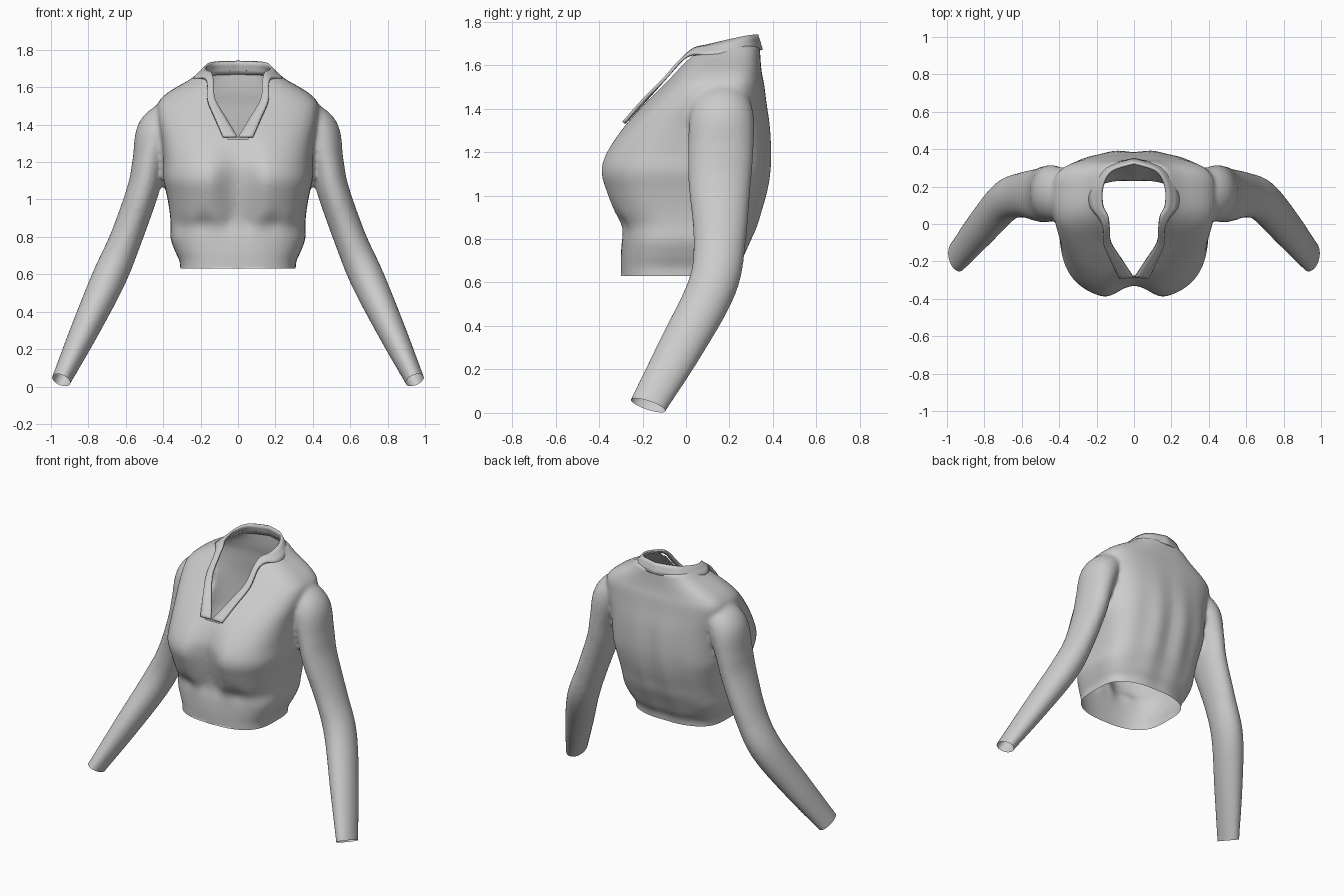
import bpy, bmesh, math
from mathutils import Vector

if "Cube" in bpy.data.objects:
    bpy.data.objects.remove(bpy.data.objects["Cube"])


def smooth_rows(rows, n):
    """Catmull-Rom interpolation of every column in a table of stations."""
    out = []
    for i in range(len(rows) - 1):
        a, b, c, d = (rows[max(i - 1, 0)], rows[i], rows[i + 1], rows[min(i + 2, len(rows) - 1)])
        for k in range(n):
            t = k / n
            out.append([0.5 * (2 * q + (r - p) * t + (2 * p - 5 * q + 4 * r - s) * t * t
                               + (3 * q - p - 3 * r + s) * t ** 3)
                        for p, q, r, s in zip(a, b, c, d)])
    return out + [list(rows[-1])]


def loft(bm, rings):
    """Skin closed rings and cap both ends."""
    vs = [[bm.verts.new(p) for p in ring] for ring in rings]
    n = len(vs[0])
    for a, b in zip(vs, vs[1:]):
        for i in range(n):
            j = (i + 1) % n
            bm.faces.new((a[i], a[j], b[j], b[i]))
    bm.faces.new(vs[0][::-1])
    bm.faces.new(vs[-1])


def make_object(name, bm):
    mesh = bpy.data.meshes.new(name)
    bm.to_mesh(mesh)
    bm.free()
    ob = bpy.data.objects.new(name, mesh)
    bpy.context.collection.objects.link(ob)
    return ob


def bell(v, mid, width):
    return math.exp(-((v - mid) / width) ** 2)


# Torso stations: z, half width, front at bust, front at centre, widest y, back
TORSO = [
    (.56, .31, -.30, -.30, -.02, .23), (.66, .31, -.30, -.30, -.02, .235),
    (.72, .335, -.30, -.30, 0, .265), (.79, .36, -.298, -.295, .02, .295),
    (.86, .36, -.30, -.285, .03, .325), (.93, .365, -.345, -.29, .04, .345),
    (1.02, .38, -.382, -.31, .05, .37), (1.11, .40, -.405, -.325, .06, .385),
    (1.20, .40, -.378, -.325, .08, .39), (1.32, .41, -.29, -.275, .10, .385),
    (1.43, .43, -.185, -.185, .14, .37), (1.51, .43, -.105, -.105, .17, .36),
    (1.56, .39, -.06, -.06, .18, .35), (1.60, .33, -.025, -.025, .18, .345),
    (1.64, .26, .01, .01, .18, .342), (1.69, .19, .055, .055, .19, .34)]


def torso_ring(row, n=96):
    z, w, lobe, mid, ym, back = row
    pts = []
    for i in range(n):
        a = 2 * math.pi * i / n
        s, c = math.sin(a), math.cos(a)
        x = w * math.copysign(abs(s) ** .8, s)
        k = abs(c) ** .6
        if c > 0:
            t = min(abs(x) / .17, 1)
            t = t * t * (3 - 2 * t)
            y = ym - (ym - (mid + (lobe - mid) * t)) * k
            y += .006 * math.sin(abs(x) * 42) * bell(z, .88, .05) * k
        else:
            y = ym + (back - ym) * k
            y -= .009 * math.cos(31 * x) * bell(z, 1.0, .3) * bell(x, 0, .3) * k
        pts.append((x, y, z))
    return pts


# Sleeve stations: centre x, y, z, lateral radius, depth radius
SLEEVE = [
    (.35, .17, 1.45, .09, .12), (.43, .165, 1.36, .112, .148), (.475, .16, 1.20, .09, .15),
    (.508, .155, 1.05, .086, .143), (.60, .155, .79, .086, .12), (.69, .12, .58, .092, .113),
    (.82, -.025, .30, .076, .103), (.945, -.175, .035, .052, .085), (1.0, -.235, -.08, .045, .08)]


def sleeve_rings(side, n=40):
    rows = smooth_rows(SLEEVE, 6)
    ctr = [Vector(r[:3]) for r in rows]
    rings = []
    for i, r in enumerate(rows):
        t = (ctr[min(i + 1, len(ctr) - 1)] - ctr[max(i - 1, 0)]).normalized()
        u = Vector((0, 1, 0))
        u = (u - t * u.dot(t)).normalized()
        v = t.cross(u)
        ring = []
        for k in range(n):
            a = 2 * math.pi * k / n
            p = ctr[i] + u * (r[4] * math.cos(a)) + v * (r[3] * math.sin(a))
            ring.append((p.x * side, p.y, p.z))
        rings.append(ring)
    return rings


# Collar and placket stations: outer edge xyz, inner edge xyz
COLLAR = [
    (.08, -.288, 1.335, .004, -.283, 1.335), (.125, -.195, 1.44, .065, -.19, 1.435),
    (.163, -.105, 1.53, .122, -.10, 1.535), (.165, -.025, 1.62, .13, -.015, 1.63),
    (.185, .03, 1.65, .14, .04, 1.675), (.235, .10, 1.645, .168, .10, 1.69),
    (.225, .20, 1.65, .168, .20, 1.715), (.15, .30, 1.665, .12, .285, 1.735),
    (0, .347, 1.67, 0, .325, 1.74)]
NECK = [((r[0] + r[3]) / 2, (r[1] + r[4]) / 2) for r in COLLAR]


def in_neck(p):
    """True where the skin lies inside the neck opening."""
    if p.z < 1.32 or (p.y > .1 and p.z < 1.55) or (p.y > .25 and p.z < 1.665):
        return False
    for (x0, y0), (x1, y1) in zip(NECK, NECK[1:]):
        if y0 <= p.y <= y1:
            return abs(p.x) < x0 + (x1 - x0) * (p.y - y0) / (y1 - y0)
    return False


# Body and sleeves fused into one smooth skin
bm = bmesh.new()
loft(bm, [torso_ring(r) for r in smooth_rows(TORSO, 4)])
for side in (1, -1):
    loft(bm, sleeve_rings(side))
bmesh.ops.recalc_face_normals(bm, faces=bm.faces)
solid = make_object("top_solid", bm)
rm = solid.modifiers.new("fuse", 'REMESH')
rm.mode = 'VOXEL'
rm.voxel_size = .012
sm = solid.modifiers.new("relax", 'SMOOTH')
sm.factor, sm.iterations = .5, 7
fused = solid.evaluated_get(bpy.context.evaluated_depsgraph_get())
bm = bmesh.new()
bm.from_mesh(fused.to_mesh())
fused.to_mesh_clear()
bpy.data.objects.remove(solid)


def trim(test, point, normal):
    verts = {v for v in bm.verts if test(v.co)}
    faces = [f for f in bm.faces if all(v in verts for v in f.verts)]
    edges = list({e for f in faces for e in f.edges})
    bmesh.ops.bisect_plane(bm, geom=list(verts) + edges + faces, plane_co=point,
                           plane_no=normal, clear_outer=True)


# Open the hem, cuffs and neckline
trim(lambda p: abs(p.x) < .44 and p.z < .75, (0, 0, .63), (0, 0, -1))
for side in (1, -1):
    trim(lambda p: p.x * side > .5 and p.z < .35, (.945 * side, -.175, .035),
         (.45 * side, -.38, -1))
hole = [f for f in bm.faces if in_neck(f.calc_center_median())]
bmesh.ops.delete(bm, geom=hole, context='FACES')
for f in bm.faces:
    f.smooth = True
make_object("top_body", bm)

# Stand collar running down into the placket
bm = bmesh.new()
strip = []
for r in smooth_rows(COLLAR, 5):
    o, i = Vector(r[:3]), Vector(r[3:])
    strip.append([bm.verts.new(o.lerp(i, k / 3)) for k in range(4)])
for a, b in zip(strip, strip[1:]):
    for k in range(3):
        bm.faces.new((a[k], b[k], b[k + 1], a[k + 1]))
bmesh.ops.recalc_face_normals(bm, faces=bm.faces)
collar = make_object("collar_placket", bm)
mir = collar.modifiers.new("mirror", 'MIRROR')
mir.merge_threshold = .002
th = collar.modifiers.new("thickness", 'SOLIDIFY')
th.thickness, th.offset = .014, 0
bpy.context.view_layer.objects.active = collar
collar.select_set(True)
bpy.ops.object.shade_smooth_by_angle(angle=math.radians(40))
